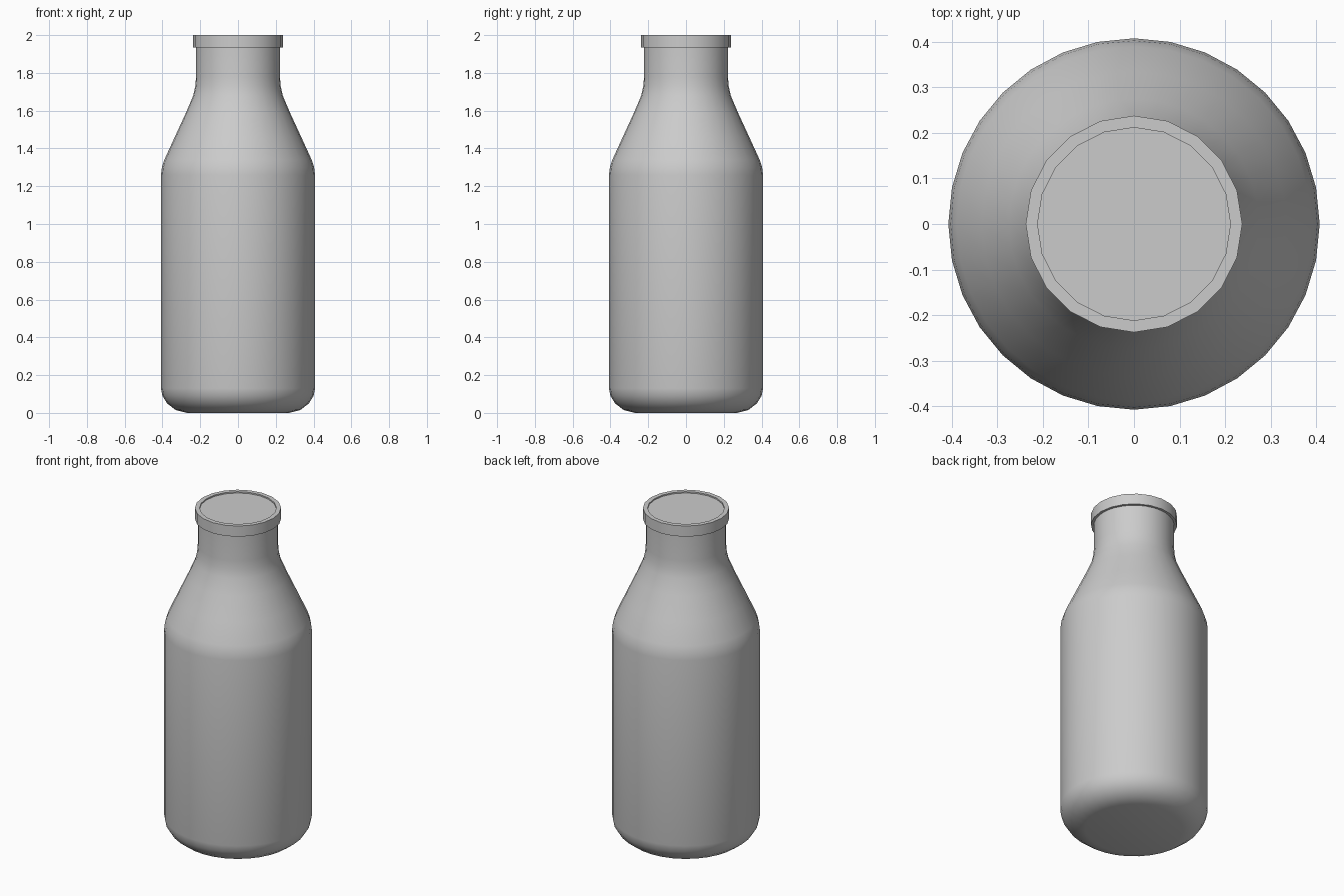
import bpy, bmesh, math

if "Cube" in bpy.data.objects:
    bpy.data.objects.remove(bpy.data.objects["Cube"])


def lathe(name, profile, sides, angle):
    """Revolve (radius, z) points around z; radius 0 closes to a pole."""
    bm = bmesh.new()
    verts = [bm.verts.new((r, 0, z)) for r, z in profile]
    edges = [bm.edges.new(p) for p in zip(verts, verts[1:])]
    bmesh.ops.spin(bm, geom=verts + edges, cent=(0, 0, 0), axis=(0, 0, 1),
                   angle=math.tau, steps=sides, use_merge=False)
    bmesh.ops.remove_doubles(bm, verts=bm.verts, dist=1e-4)
    bmesh.ops.recalc_face_normals(bm, faces=bm.faces)
    mesh = bpy.data.meshes.new(name)
    bm.to_mesh(mesh)
    bm.free()
    obj = bpy.data.objects.new(name, mesh)
    bpy.context.collection.objects.link(obj)
    bpy.ops.object.select_all(action='DESELECT')
    obj.select_set(True)
    bpy.context.view_layer.objects.active = obj
    bpy.ops.object.shade_smooth_by_angle(angle=math.radians(angle))
    return obj


# Bottle body: rounded base, straight wall, sloped shoulder and neck
lathe("bottle_body", [
    (0, 0), (0.27, 0), (0.33, 0.015), (0.375, 0.05), (0.4, 0.09),
    (0.408, 0.13), (0.408, 1.26), (0.403, 1.30), (0.39, 1.34),
    (0.335, 1.46), (0.275, 1.59), (0.237, 1.68), (0.226, 1.73),
    (0.222, 1.78), (0.222, 1.95), (0, 1.95)], 32, 50)

# Lip ring around the mouth, with the slightly sunken lid inside it
lathe("lip_ring", [
    (0.212, 1.935), (0.238, 1.935), (0.238, 2.0), (0.212, 2.0),
    (0.212, 1.935)], 20, 35)
lathe("lid_disc", [
    (0, 1.96), (0.212, 1.96), (0.212, 1.992), (0, 1.992)], 20, 35)
